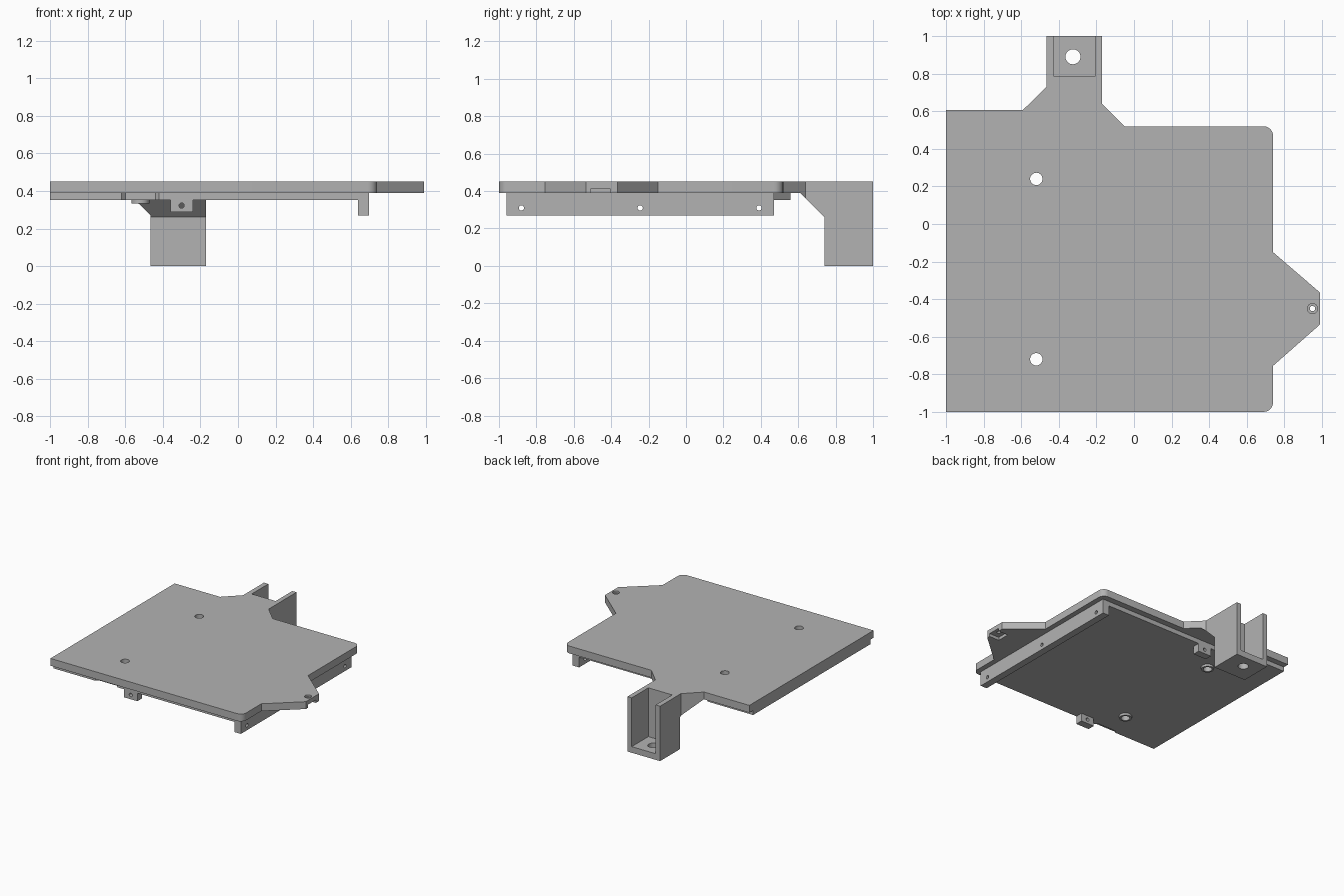
import bpy, bmesh, math
from mathutils import Matrix

cube = bpy.data.objects.get("Cube")
if cube:
    bpy.data.objects.remove(cube, do_unlink=True)

grey = bpy.data.materials.new("plain grey")
grey.use_nodes = True
grey.diffuse_color = (0.45, 0.45, 0.45, 1)
grey.node_tree.nodes["Principled BSDF"].inputs["Base Color"].default_value = (0.45, 0.45, 0.45, 1)


def finish(name, bm):
    bmesh.ops.recalc_face_normals(bm, faces=bm.faces)
    mesh = bpy.data.meshes.new(name)
    bm.to_mesh(mesh)
    bm.free()
    mesh.materials.append(grey)
    obj = bpy.data.objects.new(name, mesh)
    bpy.context.collection.objects.link(obj)
    return obj


def prism(name, outline, z0, z1, slope=None):
    """Extrude an outline upwards; slope is an optional (point, normal) trim."""
    bm = bmesh.new()
    face = bm.faces.new([bm.verts.new((x, y, z0)) for x, y in outline])
    top = bmesh.ops.extrude_face_region(bm, geom=[face])["geom"]
    for v in top:
        if isinstance(v, bmesh.types.BMVert):
            v.co.z = z1
    if slope:
        bmesh.ops.bisect_plane(bm, geom=bm.verts[:] + bm.edges[:] + bm.faces[:],
                               plane_co=slope[0], plane_no=slope[1], clear_outer=True)
        bmesh.ops.holes_fill(bm, edges=[e for e in bm.edges if e.is_boundary])
    return finish(name, bm)


def box(name, x0, x1, y0, y1, z0, z1):
    return prism(name, [(x0, y0), (x1, y0), (x1, y1), (x0, y1)], z0, z1)


def rod(name, centre, radius, length, axis="Z"):
    turn = {"X": Matrix.Rotation(math.pi / 2, 4, "Y"),
            "Y": Matrix.Rotation(math.pi / 2, 4, "X"), "Z": Matrix()}[axis]
    bm = bmesh.new()
    bmesh.ops.create_cone(bm, cap_ends=True, segments=32, radius1=radius, radius2=radius,
                          depth=length, matrix=Matrix.Translation(centre) @ turn)
    return finish(name, bm)


def cut(obj, *cutters):
    for c in cutters:
        c.hide_render = True
        mod = obj.modifiers.new("cut", "BOOLEAN")
        mod.operation, mod.solver, mod.object = "DIFFERENCE", "EXACT", c
    deps = bpy.context.evaluated_depsgraph_get()
    mesh = bpy.data.meshes.new_from_object(obj.evaluated_get(deps))
    obj.modifiers.clear()
    obj.data = mesh
    for c in cutters:
        bpy.data.objects.remove(c, do_unlink=True)
    return obj


def corner(cx, cy, r, start):
    return [(cx + r * math.cos(math.radians(start + a)), cy + r * math.sin(math.radians(start + a)))
            for a in range(0, 91, 15)]


MOUNTS = [(-0.52, 0.24), (-0.52, -0.72)]
parts = []


def mount_cutters():
    return [rod("cutter", (x, y, 0.4), 0.033, 0.4) for x, y in MOUNTS]


def slot_cutter():
    return box("cutter", -0.425, -0.208, 0.785, 1.1, 0.05, 0.6)


# Top plate with side tab and bracket neck
outline = ([(-1, -1)] + corner(0.69, -0.95, 0.05, -90)
           + [(0.74, -0.755), (0.99, -0.535), (0.99, -0.365), (0.74, -0.15)]
           + corner(0.69, 0.47, 0.05, 0)
           + [(-0.05, 0.52), (-0.17, 0.64), (-0.17, 1), (-0.465, 1),
              (-0.465, 0.73), (-0.59, 0.608), (-1, 0.608)])
plate = prism("top_plate", outline, 0.39, 0.45)
parts.append(cut(plate, slot_cutter(), *mount_cutters(),
                 rod("cutter", (0.95, -0.45, 0.42), 0.014, 0.3),
                 rod("cutter", (0.95, -0.45, 0.455), 0.027, 0.04),
                 box("cutter", 0.9, 1.1, -0.508, -0.405, 0.3, 0.415)))

# Lower plate, stepped at the back and relieved at the front
lower = [(-1, -0.96), (-0.62, -0.96), (-0.6, -0.94), (-0.44, -0.94), (-0.42, -0.96),
         (0.64, -0.96), (0.64, 0.47), (-0.5, 0.47), (-0.59, 0.56), (-1, 0.56)]
parts.append(cut(prism("lower_plate", lower, 0.353, 0.39), *mount_cutters()))

# Raised rings around the mounting holes
for i, (x, y) in enumerate(MOUNTS):
    ring = rod(f"mount_ring_{i + 1}", (x, y, 0.344), 0.048, 0.02)
    parts.append(cut(ring, rod("cutter", (x, y, 0.35), 0.033, 0.2)))

# Side rail with three screw holes
rail = box("side_rail", 0.64, 0.698, -0.96, 0.47, 0.27, 0.39)
parts.append(cut(rail, *[rod("cutter", (0.67, y, 0.31), 0.014, 0.3, "X")
                         for y in (-0.88, -0.245, 0.39)]))

# Small screw blocks at front and back
for name, y in (("front_block", -0.96), ("back_block", 0.41)):
    block = box(name, -0.36, -0.24, y, y + 0.06, 0.287, 0.353)
    parts.append(cut(block, rod("cutter", (-0.3, y + 0.03, 0.322), 0.014, 0.3, "Y")))

# Hanging channel bracket, open at the back and top
bracket = box("hanging_bracket", -0.465, -0.17, 0.74, 1, 0, 0.39)
parts.append(cut(bracket, slot_cutter(), rod("cutter", (-0.325, 0.89, 0), 0.04, 0.3)))

# Sloped gusset under the neck
neck = [(-0.59, 0.608), (-0.138, 0.608), (-0.17, 0.64), (-0.17, 0.74), (-0.465, 0.74), (-0.465, 0.73)]
parts.append(prism("neck_gusset", neck, 0.2, 0.39, ((0, 0.61, 0.39), (0, -1, -1))))

# Smooth the round holes, keep edges sharp
bpy.ops.object.select_all(action="DESELECT")
for p in parts:
    p.select_set(True)
bpy.context.view_layer.objects.active = parts[0]
bpy.ops.object.shade_smooth_by_angle(angle=math.radians(30))
